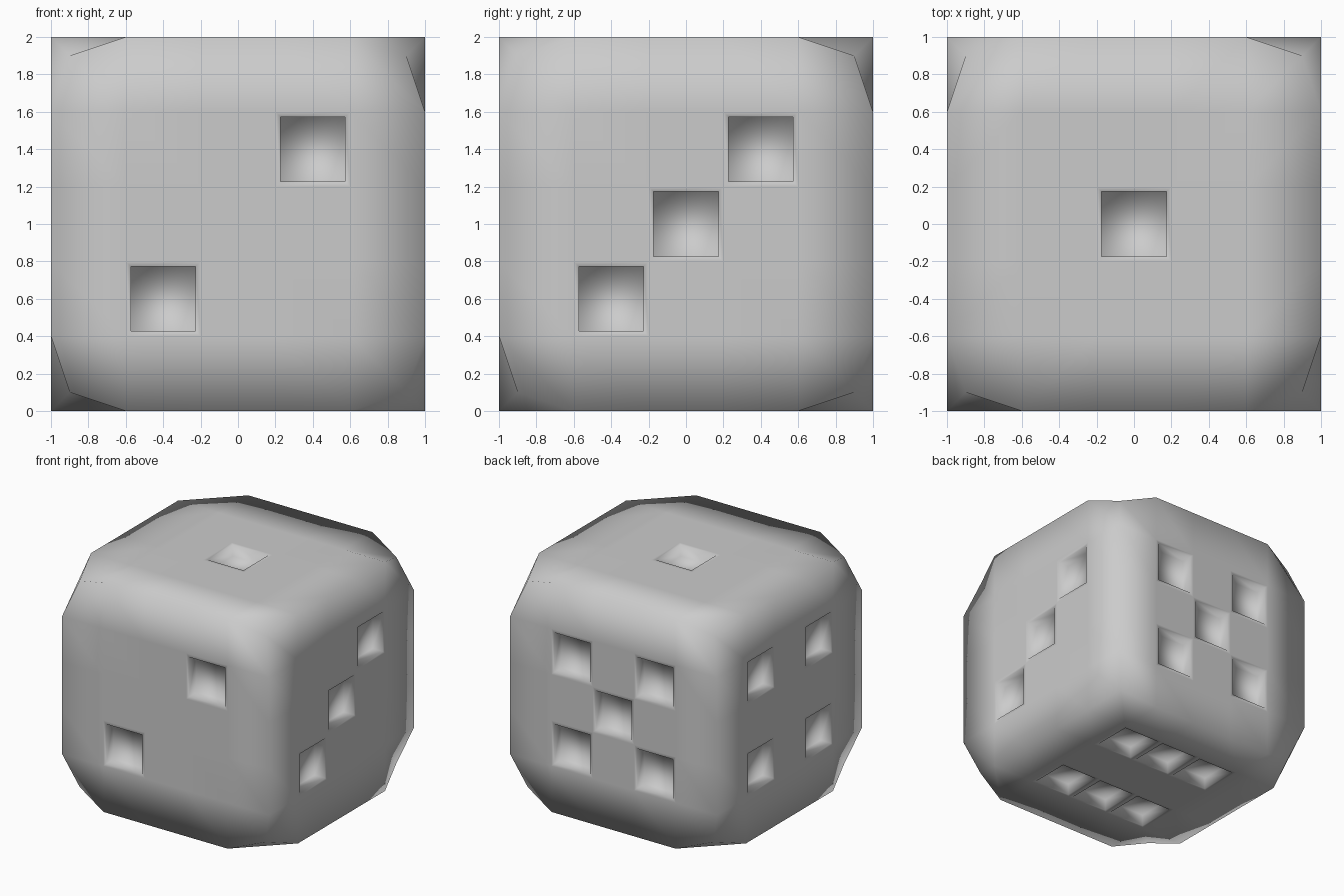
import bpy, bmesh
from mathutils import Vector

if "Cube" in bpy.data.objects:
    bpy.data.objects.remove(bpy.data.objects["Cube"])

STEP = 0.4          # each face is a 5 x 5 grid of cells
CORNER = 0.9        # the cube corners are pulled in to this
RIM, DEPTH = 0.027, 0.1

X, Y, Z = Vector((1, 0, 0)), Vector((0, 1, 0)), Vector((0, 0, 1))
DIAG = [(-1, -1), (1, 1)]
FOUR = DIAG + [(-1, 1), (1, -1)]
MID = [(0, 0)]

# side: (right axis, up axis, pip cells)
SIDES = [
    (X, Z, DIAG),                                           # front, two
    (Y, Z, DIAG + MID),                                     # right, three
    (Y, -X, MID),                                           # top, one
    (-X, Z, FOUR + MID),                                    # back, five
    (-Y, Z, FOUR),                                          # left, four
    (-X, Y, [(i, j) for i in (-1, 0, 1) for j in (-1, 1)]), # bottom, six
]

bm = bmesh.new()
pips = []


def point(u, v, a, b):
    """Grid point on one side, with the cube corners pulled inward."""
    k = CORNER if abs(a) > 0.99 and abs(b) > 0.99 else 1
    return bm.verts.new((u * a + v * b + u.cross(v)) * k + Z)


# body: six gridded sides
for u, v, cells in SIDES:
    grid = [[point(u, v, (i - 2.5) * STEP, (j - 2.5) * STEP)
             for j in range(6)] for i in range(6)]
    for i in range(5):
        for j in range(5):
            q = [grid[i][j + 1], grid[i][j], grid[i + 1][j], grid[i + 1][j + 1]]
            if i in (0, 4) and j in (0, 4):
                # bent corner cells are split along a fixed diagonal
                bm.faces.new(q[:3])
                bm.faces.new((q[0], q[2], q[3]))
            else:
                f = bm.faces.new(q)
                if (i - 2, j - 2) in cells:
                    pips.append(f)

bmesh.ops.remove_doubles(bm, verts=bm.verts[:], dist=0.001)
bm.normal_update()

# pips: narrow rim, then a square pocket pushed straight in
bmesh.ops.inset_individual(bm, faces=pips, thickness=RIM, use_even_offset=True)
bm.normal_update()
floors = bmesh.ops.extrude_discrete_faces(bm, faces=pips)["faces"]
for f in floors:
    n = f.normal.copy()
    bmesh.ops.translate(bm, verts=f.verts[:], vec=n * -DEPTH)

for f in bm.faces:
    f.smooth = True
bm.normal_update()

mesh = bpy.data.meshes.new("die")
bm.to_mesh(mesh)
bm.free()
die = bpy.data.objects.new("die", mesh)
bpy.context.collection.objects.link(die)
